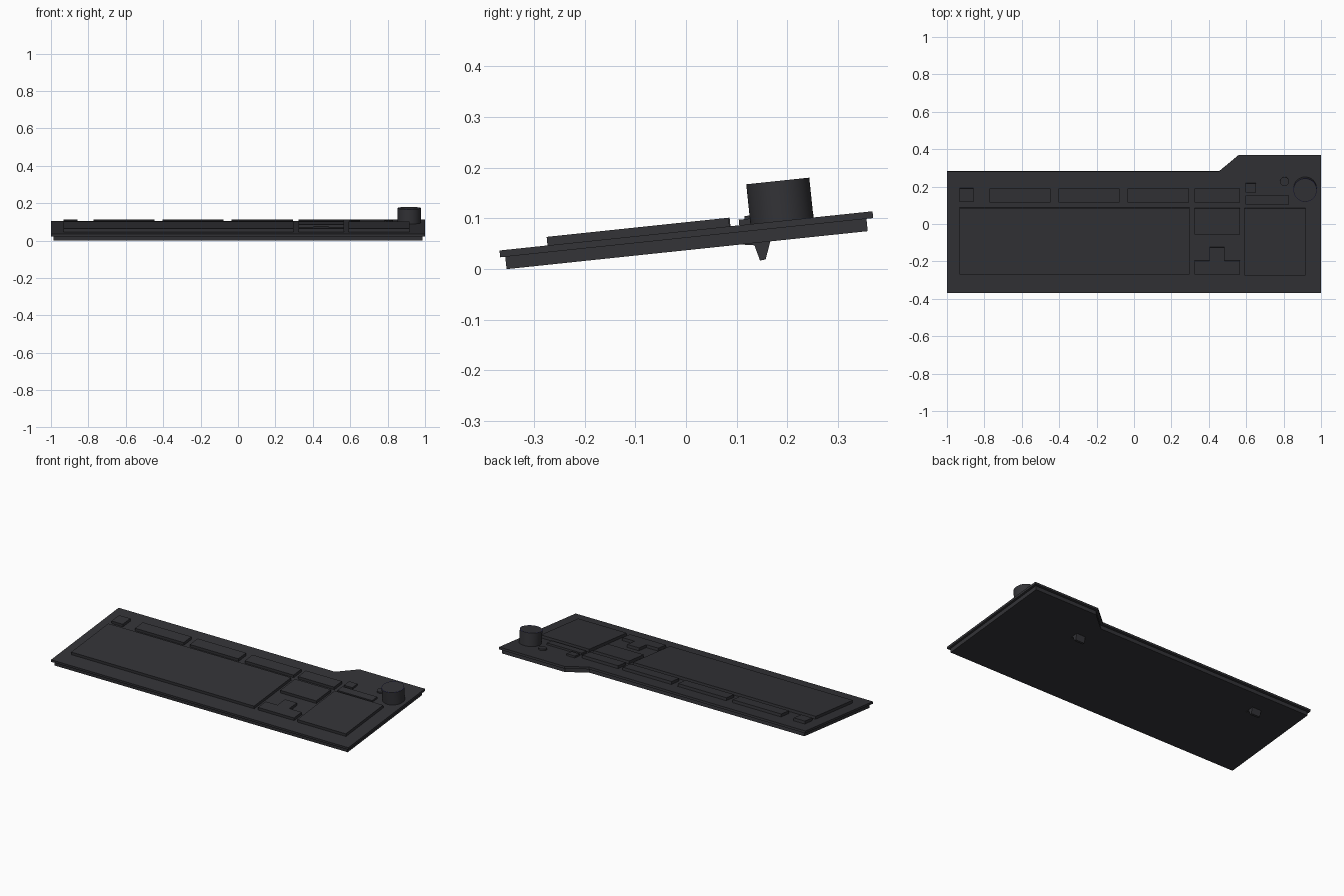
import bpy, bmesh, math
from mathutils import Matrix

if "Cube" in bpy.data.objects:
    bpy.data.objects.remove(bpy.data.objects["Cube"])

TILT = math.radians(6)
S, C = math.sin(TILT), math.cos(TILT)
Y0 = -0.354                      # front bottom edge of the base touches the ground here
PLACE = Matrix.Translation((0, Y0, 0)) @ Matrix.Rotation(TILT, 4, 'X')


def material(name, rgb):
    m = bpy.data.materials.new(name)
    m.diffuse_color = (*rgb, 1)
    m.use_nodes = True
    m.node_tree.nodes["Principled BSDF"].inputs["Base Color"].default_value = m.diffuse_color
    return m


DARK = material("charcoal", (0.033, 0.033, 0.038))
BLUE = material("blue", (0.06, 0.06, 0.40))


def finish(name, bm, mat, matrix=PLACE):
    bmesh.ops.recalc_face_normals(bm, faces=bm.faces)
    bm.transform(matrix)
    me = bpy.data.meshes.new(name)
    bm.to_mesh(me)
    bm.free()
    me.materials.append(mat)
    ob = bpy.data.objects.new(name, me)
    bpy.context.collection.objects.link(ob)
    return ob


def slope(y, w):
    """Distance along the tilted board for a point seen at y, at height w."""
    return (y - Y0 + w * S) / C


def prism(name, pts, w0, w1):
    bm = bmesh.new()
    f = bm.faces.new([bm.verts.new((x, v, w0)) for x, v in pts])
    r = bmesh.ops.extrude_face_region(bm, geom=[f])
    verts = [e for e in r['geom'] if isinstance(e, bmesh.types.BMVert)]
    bmesh.ops.translate(bm, verts=verts, vec=(0, 0, w1 - w0))
    return finish(name, bm, DARK)


def block(name, x0, x1, y0, y1, top=0.055):
    a, b = slope(y0, top), slope(y1, top)
    return prism(name, [(x0, a), (x1, a), (x1, b), (x0, b)], PLATE - 0.002, top)


def cylinder(name, x, y, r, top, sides=48):
    bm = bmesh.new()
    h = top - PLATE + 0.002
    bmesh.ops.create_cone(bm, cap_ends=True, segments=sides, radius1=r, radius2=r, depth=h,
                          matrix=Matrix.Translation((x, slope(y, top), top - h / 2)))
    ob = finish(name, bm, DARK)
    bpy.ops.object.select_all(action='DESELECT')
    ob.select_set(True)
    bpy.context.view_layer.objects.active = ob
    bpy.ops.object.shade_smooth_by_angle(angle=math.radians(35))
    return ob


# Case: top plate with raised right corner, and the inset base below it
SEAM, PLATE = 0.0245, 0.038
V = lambda y: slope(y, PLATE)
prism("top_plate", [(-1, V(-0.368)), (1, V(-0.368)), (1, V(0.368)), (0.56, V(0.368)),
                    (0.455, V(0.281)), (-1, V(0.281))], SEAM, PLATE)
d = 0.0135
prism("base", [(-1 + d, 0), (1 - d, 0), (1 - d, V(0.368) - d), (0.565, V(0.368) - d),
               (0.46, V(0.281) - d), (-1 + d, V(0.281) - d)], 0, SEAM)

# Key blocks
block("main_keys", -0.933, 0.297, -0.27, 0.086)
block("navigation_keys", 0.324, 0.566, -0.057, 0.084)
block("number_pad", 0.592, 0.918, -0.275, 0.084)
block("escape_key", -0.933, -0.858, 0.118, 0.19)
for i, (a, b) in enumerate([(-0.773, -0.446), (-0.404, -0.078), (-0.035, 0.293), (0.324, 0.566)]):
    block(f"function_keys_{i + 1}", a, b, 0.115, 0.189)

# Arrow keys as one T-shaped block
A = lambda y: slope(y, 0.055)
prism("arrow_keys", [(0.324, A(-0.27)), (0.566, A(-0.27)), (0.566, A(-0.197)), (0.484, A(-0.197)),
                     (0.484, A(-0.126)), (0.404, A(-0.126)), (0.404, A(-0.197)), (0.324, A(-0.197))],
      PLATE - 0.002, 0.055)

# Media controls
block("media_button", 0.596, 0.652, 0.168, 0.217, 0.049)
block("media_bar", 0.596, 0.83, 0.104, 0.152, 0.049)
cylinder("round_button", 0.805, 0.227, 0.024, 0.047, 32)
KNOB = (0.915, 0.181)
cylinder("volume_knob", *KNOB, 0.0625, 0.117, 64)

# Thin blue ring at the knob rim
bm = bmesh.new()
n, top = 64, 0.1172
rings = []
for r in (0.0607, 0.0625):
    rings.append([bm.verts.new((KNOB[0] + r * math.cos(2 * math.pi * i / n),
                                slope(KNOB[1], top) + r * math.sin(2 * math.pi * i / n), top))
                  for i in range(n)])
for i in range(n):
    j = (i + 1) % n
    bm.faces.new((rings[0][i], rings[1][i], rings[1][j], rings[0][j]))
for f in bm.faces:
    f.normal_update()
finish("knob_ring", bm, BLUE)

# Wedge-shaped feet under the base
for name, cx in (("left_foot", -0.72), ("right_foot", 0.51)):
    bm = bmesh.new()
    prof = [(0.10, 0.049), (0.135, 0.047), (0.146, 0.017), (0.157, 0.019),
            (0.166, 0.053), (0.166, 0.06), (0.10, 0.054)]
    f = bm.faces.new([bm.verts.new((cx - 0.03, y, z)) for y, z in prof])
    r = bmesh.ops.extrude_face_region(bm, geom=[f])
    bmesh.ops.translate(bm, vec=(0.06, 0, 0),
                        verts=[e for e in r['geom'] if isinstance(e, bmesh.types.BMVert)])
    finish(name, bm, DARK, Matrix.Identity(4))
